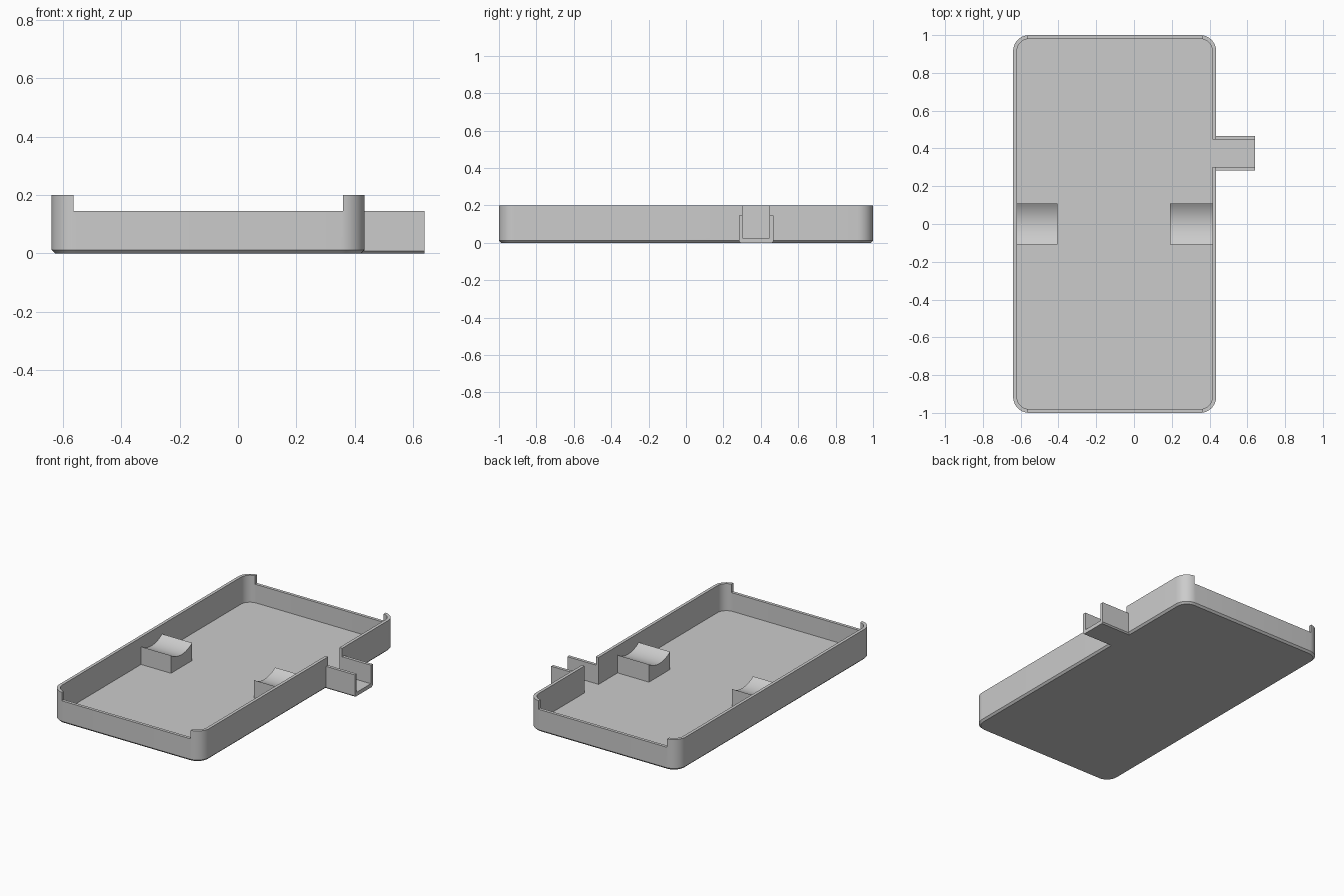
import bpy, bmesh, math
from mathutils import Vector

cube = bpy.data.objects.get("Cube")
if cube:
    bpy.data.objects.remove(cube, do_unlink=True)

grey = bpy.data.materials.new("light_grey")
grey.use_nodes = True
grey.diffuse_color = (0.6, 0.6, 0.6, 1)
grey.node_tree.nodes["Principled BSDF"].inputs["Base Color"].default_value = (0.6, 0.6, 0.6, 1)

X0, X1, Y = -0.64, 0.435, 1.0
HEIGHT, LOW, WALL, FLOOR, CHAMFER, RADIUS = 0.2, 0.145, 0.02, 0.025, 0.012, 0.085


def finish(name, bm):
    bmesh.ops.recalc_face_normals(bm, faces=bm.faces)
    mesh = bpy.data.meshes.new(name)
    bm.to_mesh(mesh)
    bm.free()
    obj = bpy.data.objects.new(name, mesh)
    bpy.context.collection.objects.link(obj)
    mesh.materials.append(grey)
    return obj


def outline(inset, z, steps=10):
    """Rounded rectangle, inset from the outer wall."""
    r = RADIUS - inset
    pts = []
    for k, (cx, cy) in enumerate([(X1 - RADIUS, Y - RADIUS), (X0 + RADIUS, Y - RADIUS),
                                  (X0 + RADIUS, RADIUS - Y), (X1 - RADIUS, RADIUS - Y)]):
        for i in range(steps + 1):
            a = (k + i / steps) * math.pi / 2
            pts.append(Vector((cx + r * math.cos(a), cy + r * math.sin(a), z)))
    return pts


def loft(name, rings):
    bm = bmesh.new()
    loops = [[bm.verts.new(p) for p in ring] for ring in rings]
    n = len(loops[0])
    for a, b in zip(loops, loops[1:]):
        for i in range(n):
            j = (i + 1) % n
            bm.faces.new((a[i], a[j], b[j], b[i]))
    bm.faces.new(loops[0][::-1])
    bm.faces.new(loops[-1])
    return finish(name, bm)


def extrude_x(name, profile, x0, x1):
    """Sweep a (y, z) profile along x."""
    return loft(name, [[Vector((x, y, z)) for y, z in profile] for x in (x0, x1)])


def cut_box(target, x0, x1, y0, y1, z0, z1):
    cutter = extrude_x("cutter", [(y0, z0), (y1, z0), (y1, z1), (y0, z1)], x0, x1)
    cutter.hide_render = True
    mod = target.modifiers.new("cut", 'BOOLEAN')
    mod.operation, mod.solver, mod.object = 'DIFFERENCE', 'EXACT', cutter
    bpy.context.view_layer.objects.active = target
    bpy.ops.object.modifier_apply(modifier=mod.name)
    bpy.data.objects.remove(cutter, do_unlink=True)


# Tray with chamfered base, hollow inside
tray = loft("tray", [outline(CHAMFER, 0), outline(0, CHAMFER), outline(0, HEIGHT),
                     outline(WALL, HEIGHT), outline(WALL, FLOOR)])

# Lowered end walls
for side in (-1, 1):
    y0, y1 = sorted((side * 0.9, side * 1.1))
    cut_box(tray, -0.565, 0.36, y0, y1, LOW, 0.3)

# Slot in the side wall leading to the channel
S0, S1 = 0.303, 0.447
cut_box(tray, 0.40, 0.5, S0, S1, FLOOR, 0.3)

# Open channel outside the slot
C0, C1, c = S0 - WALL, S1 + WALL, 0.008
extrude_x("side_channel", [(C0 + c, 0), (C1 - c, 0), (C1, c), (C1, LOW), (S1, LOW),
                           (S1, FLOOR), (S0, FLOOR), (S0, LOW), (C0, LOW), (C0, c)],
          0.42, 0.64)

# Cradles with concave tops
HALF, TOP, SAG, N = 0.108, 0.14, 0.035, 16
R = (HALF ** 2 + SAG ** 2) / (2 * SAG)
spread = math.asin(HALF / R)
arc = []
for i in range(N + 1):
    a = spread * (1 - 2 * i / N)
    arc.append((R * math.sin(a), TOP - SAG + R * (1 - math.cos(a))))
cradle = [(-HALF, FLOOR - 0.01), (HALF, FLOOR - 0.01)] + arc
extrude_x("cradle_right", cradle, X0 + WALL / 2, -0.405)
extrude_x("cradle_left", cradle, 0.19, X1 - WALL / 2)

# Smooth the curved surfaces, keep edges sharp
bpy.ops.object.select_all(action='DESELECT')
for name in ("tray", "cradle_right", "cradle_left"):
    obj = bpy.data.objects[name]
    obj.select_set(True)
    bpy.context.view_layer.objects.active = obj
bpy.ops.object.shade_smooth_by_angle(angle=math.radians(30))
